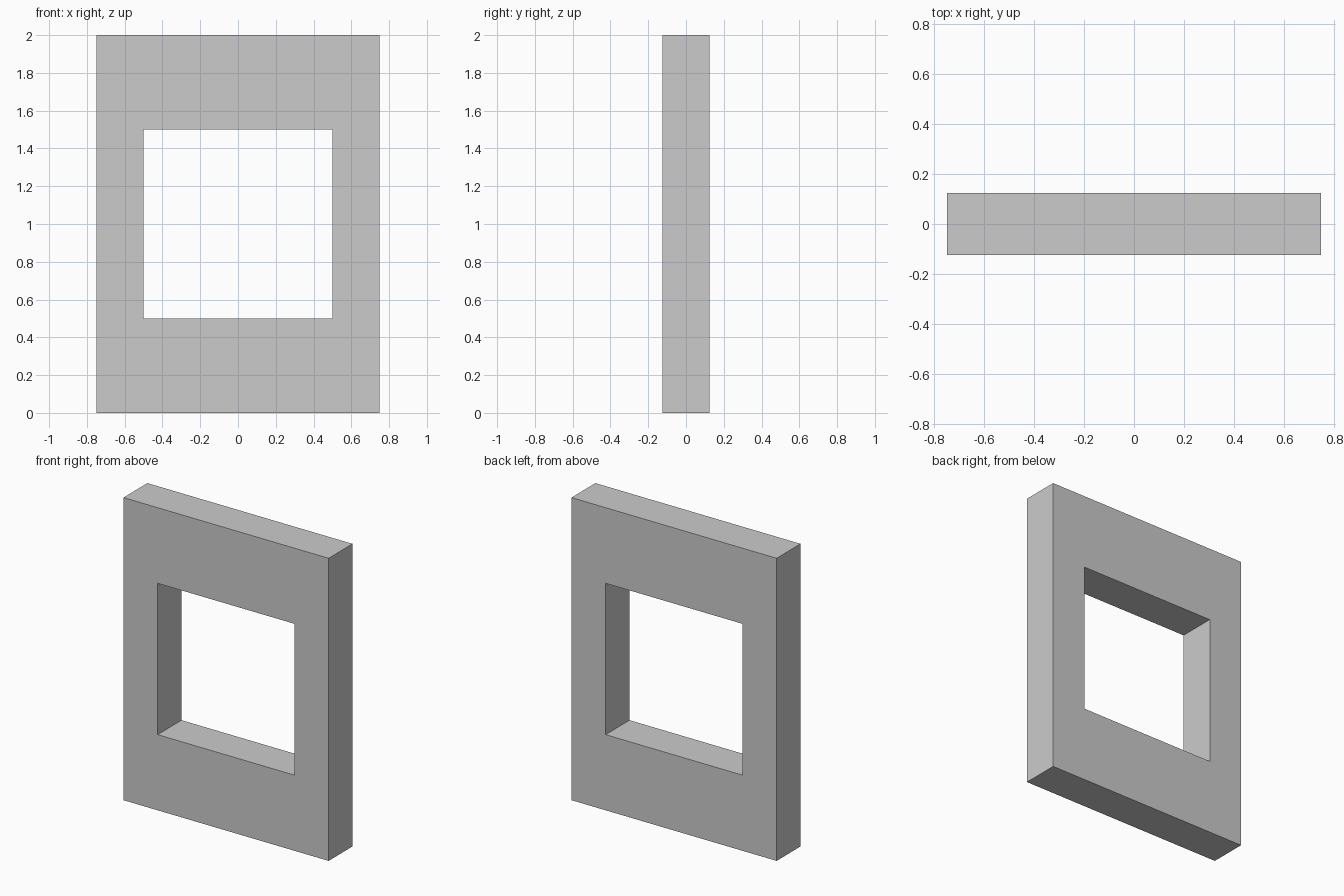
import bpy
import bmesh

if "Cube" in bpy.data.objects:
    bpy.data.objects.remove(bpy.data.objects["Cube"])

HALF_DEPTH = 0.125


def rectangle(bm, half_width, bottom, top, y):
    """Four corner vertices, anticlockwise seen from the front."""
    corners = [(-half_width, bottom), (half_width, bottom),
               (half_width, top), (-half_width, top)]
    return [bm.verts.new((x, y, z)) for x, z in corners]


# Rectangular wall panel with a square window opening
bm = bmesh.new()
outer_front = rectangle(bm, 0.75, 0.0, 2.0, -HALF_DEPTH)
inner_front = rectangle(bm, 0.5, 0.5, 1.5, -HALF_DEPTH)
inner_back = rectangle(bm, 0.5, 0.5, 1.5, HALF_DEPTH)
outer_back = rectangle(bm, 0.75, 0.0, 2.0, HALF_DEPTH)

# Bridge the loops in turn: front face, opening, back face, outer rim
loops = [outer_front, inner_front, inner_back, outer_back]
for a, b in zip(loops, loops[1:] + loops[:1]):
    for i in range(4):
        j = (i + 1) % 4
        bm.faces.new((a[i], a[j], b[j], b[i]))
bmesh.ops.recalc_face_normals(bm, faces=bm.faces)

mesh = bpy.data.meshes.new("window_wall")
bm.to_mesh(mesh)
bm.free()
wall = bpy.data.objects.new("window_wall", mesh)
bpy.context.collection.objects.link(wall)
